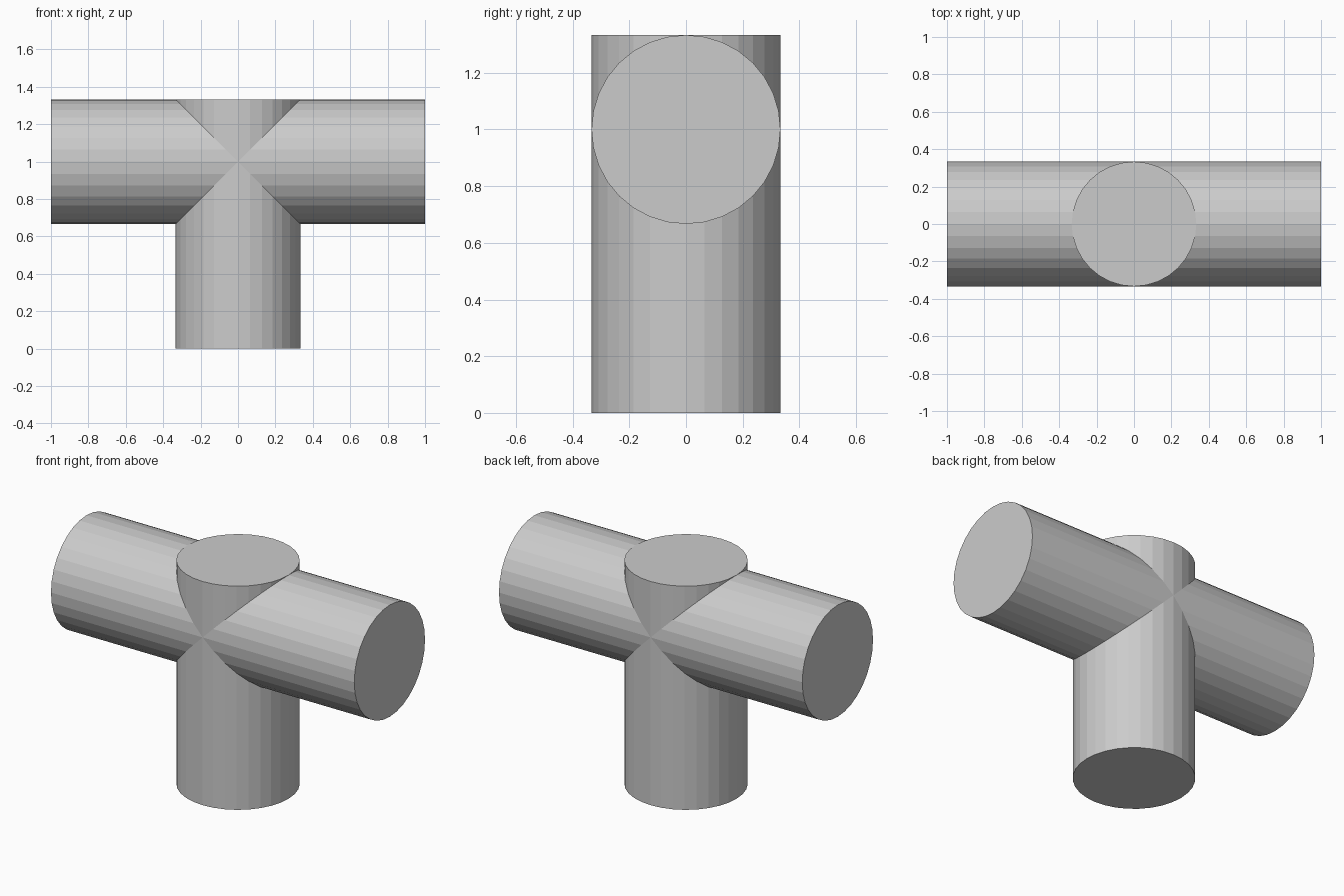
import bpy
from math import pi

if "Cube" in bpy.data.objects:
    bpy.data.objects.remove(bpy.data.objects["Cube"])

RADIUS = 1 / 3
SIDES = 32


def pipe(name, length, centre, rotation=(0, 0, 0)):
    bpy.ops.mesh.primitive_cylinder_add(vertices=SIDES, radius=RADIUS, depth=length,
                                        location=centre, rotation=rotation)
    obj = bpy.context.object
    obj.name = name
    return obj


# Upright post, reaching the top of the crossbar
pipe("upright_post", 1 + RADIUS, (0, 0, (1 + RADIUS) / 2))

# Horizontal bar passing through the post
pipe("crossbar", 2, (0, 0, 1), (0, pi / 2, 0))
